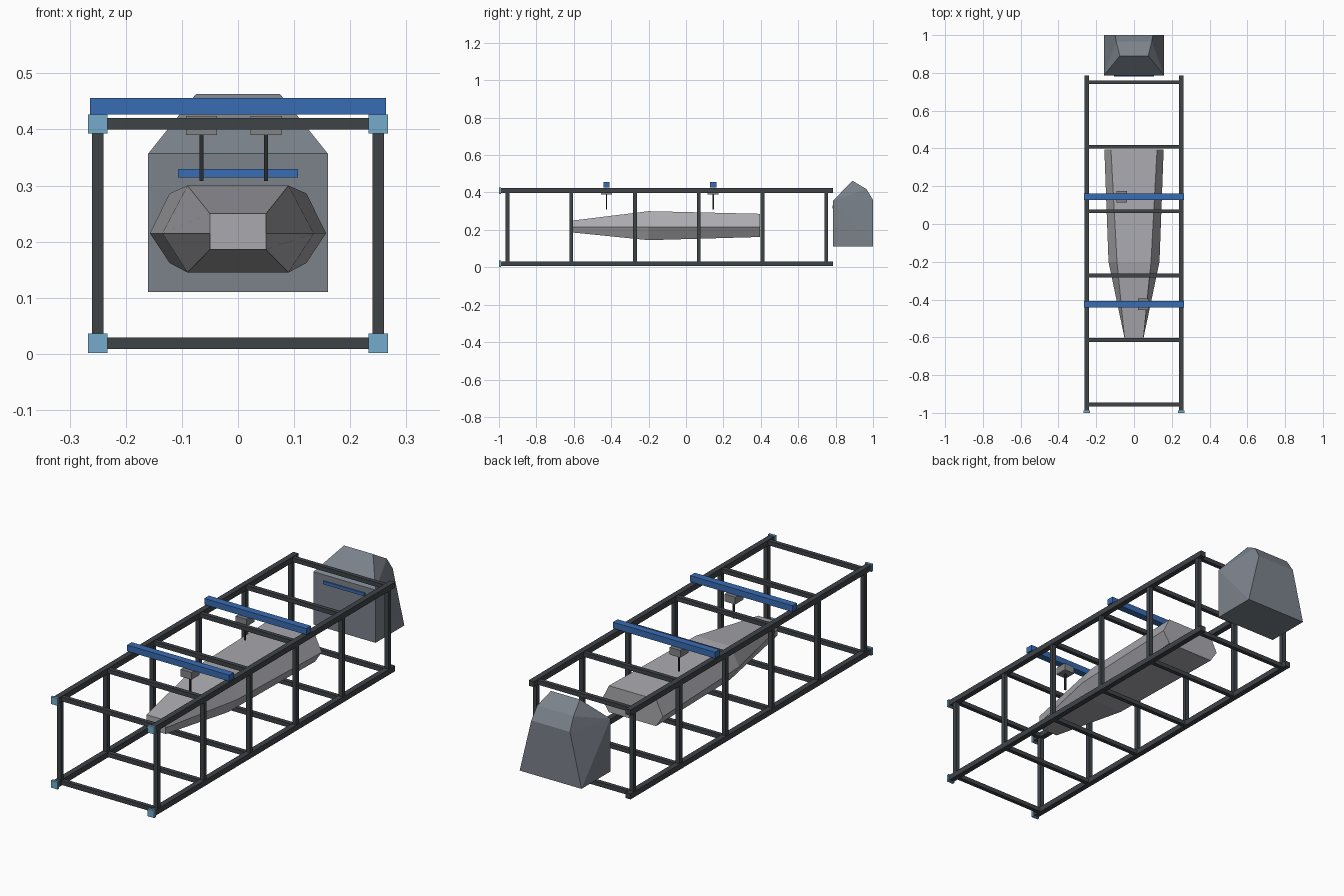
import bpy, bmesh
from mathutils import Vector

if "Cube" in bpy.data.objects:
    bpy.data.objects.remove(bpy.data.objects["Cube"], do_unlink=True)


def material(name, r, g, b):
    m = bpy.data.materials.new(name)
    m.use_nodes = True
    m.diffuse_color = (r, g, b, 1)
    m.node_tree.nodes["Principled BSDF"].inputs["Base Color"].default_value = (r, g, b, 1)
    return m


STEEL = material("dark steel", .05, .056, .064)
BLUE = material("crane blue", .04, .15, .45)
PALE = material("pale blue", .18, .41, .61)
HULL = material("hull grey", .4, .4, .43)
CABIN = material("cabin grey", .2, .225, .26)
HOIST = material("hoist grey", .22, .23, .24)
CABLE = material("cable black", .025, .027, .03)


def finish(name, bm, mat):
    bmesh.ops.recalc_face_normals(bm, faces=bm.faces)
    mesh = bpy.data.meshes.new(name)
    bm.to_mesh(mesh)
    bm.free()
    mesh.materials.append(mat)
    ob = bpy.data.objects.new(name, mesh)
    bpy.context.collection.objects.link(ob)
    return ob


def box(name, centre, size, mat):
    bm = bmesh.new()
    bmesh.ops.create_cube(bm, size=1)
    for v in bm.verts:
        v.co = Vector(a * s + c for a, s, c in zip(v.co, size, centre))
    return finish(name, bm, mat)


# Long rails with pale end caps
LOW, HIGH, SIDE = .019, .41, .25
for side, x in (("right", -SIDE), ("left", SIDE)):
    for level, z in (("lower", LOW), ("upper", HIGH)):
        box(f"{side}_{level}_rail", (x, -.105, z), (.026, 1.78, .026), STEEL)
        box(f"{side}_{level}_end_cap", (x, -.994, z), (.034, .012, .034), PALE)

# Six rectangular frames along the rails
for i in range(6):
    y = -.955 + i * .341
    for side, x in (("right", -SIDE), ("left", SIDE)):
        box(f"{side}_post_{i + 1}", (x, y, (LOW + HIGH) / 2), (.02, .02, HIGH - LOW), STEEL)
    for level, z in (("lower", LOW), ("upper", HIGH)):
        box(f"{level}_crossbar_{i + 1}", (0, y, z), (2 * SIDE, .02, .02), STEEL)

# Crane beams, each with a hoist and a cable
for name, x, y in (("front", .05, -.425), ("rear", -.065, .145)):
    box(f"{name}_crane_beam", (0, y, .4415), (.528, .034, .029), BLUE)
    box(f"{name}_hoist", (x, y, .407), (.056, .06, .034), HOIST)
    box(f"{name}_cable", (x, y, .35), (.007, .007, .084), CABLE)

# Hull lofted through hexagonal sections:
# y, edge half width, middle half width, bottom, middle and top height
sections = [(-.605, .05, .05, .186, .215, .25),
            (-.2, .09, .135, .145, .215, .3),
            (.395, .122, .157, .162, .215, .286)]
bm = bmesh.new()
rings = []
for y, w, m, low, mid, top in sections:
    outline = [(-w, low), (w, low), (m, mid), (w, top), (-w, top), (-m, mid)]
    rings.append([bm.verts.new((x, y, z)) for x, z in outline])
for a, b in zip(rings, rings[1:]):
    for i in range(6):
        j = (i + 1) % 6
        bm.faces.new((a[i], a[j], b[j], b[i]))
bm.faces.new(rings[0])
bm.faces.new(rings[-1])
finish("hull", bm, HULL)

# Faceted control cabin: hull of mirrored corner points
bm = bmesh.new()
for x, y, z in ((.16, .787, .11), (.16, 1, .11), (.16, .787, .357),
                (.075, .89, .463), (.094, .965, .418), (.1, 1, .36)):
    for s in (-1, 1):
        bm.verts.new((s * x, y, z))
bmesh.ops.convex_hull(bm, input=bm.verts)
bmesh.ops.dissolve_limit(bm, angle_limit=.01, verts=bm.verts, edges=bm.edges)
finish("control_cabin", bm, CABIN)
box("cabin_window", (0, .785, .322), (.214, .006, .015), BLUE)
